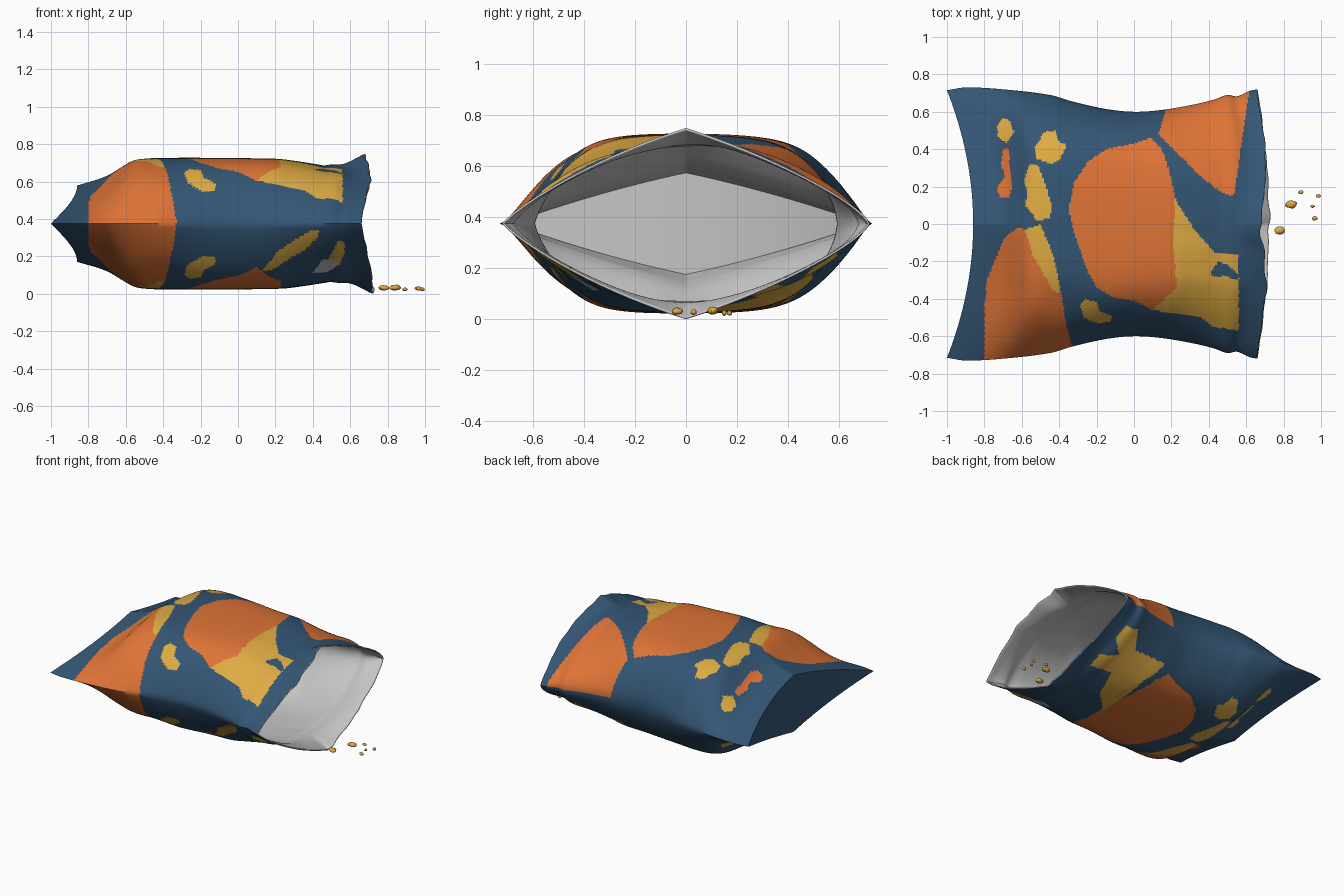
import bpy, bmesh, math, random
from mathutils import Vector, noise

random.seed(4)
cube = bpy.data.objects.get("Cube")
if cube:
    bpy.data.objects.remove(cube, do_unlink=True)


def material(name, rgb):
    mat = bpy.data.materials.new(name)
    mat.use_nodes = True
    mat.diffuse_color = (*rgb, 1)
    mat.node_tree.nodes["Principled BSDF"].inputs["Base Color"].default_value = (*rgb, 1)
    return mat


blue = material("blue film", (0.034, 0.093, 0.175))
orange = material("orange print", (0.74, 0.175, 0.038))
yellow = material("yellow print", (0.74, 0.41, 0.057))
grey = material("grey lining", (0.56, 0.56, 0.56))
crumb_mat = material("golden crumb", (0.74, 0.38, 0.06))
BLUE, ORANGE, YELLOW, GREY = range(4)


def smooth(t):
    t = min(1, max(0, t))
    return t * t * (3 - 2 * t)


def spline(points, x):
    """Smooth curve through (x, value) stations."""
    if x <= points[0][0]:
        return points[0][1]
    for i in range(len(points) - 1):
        (xa, a), (xb, b) = points[i], points[i + 1]
        if x <= xb:
            xp, p = points[max(i - 1, 0)]
            xn, q = points[min(i + 2, len(points) - 1)]
            step = xb - xa
            ma, mb = (b - p) / (xb - xp) * step, (q - a) / (xn - xa) * step
            t = (x - xa) / step
            return ((2*t**3 - 3*t*t + 1) * a + (t**3 - 2*t*t + t) * ma
                    + (3*t*t - 2*t**3) * b + (t**3 - t*t) * mb)
    return points[-1][1]


# Half width and half height of the bag along its length
WIDTH = [(-1, .715), (-.9, .73), (-.7, .72), (-.45, .69), (-.33, .655), (-.15, .615),
         (0, .6), (.15, .61), (.3, .635), (.42, .663), (.5, .69), (.55, .683), (.62, .712), (.66, .72)]
HEIGHT = [(-.86, .205), (-.7, .26), (-.62, .325), (-.53, .43), (-.4, .48), (0, .47), (.2, .45),
          (.3, .40), (.42, .35), (.55, .32), (.68, .375)]
MIDDLE = .375


def bag_point(s, v, side):
    """s runs from sealed end to mouth, v across the width, side is +1 top or -1 bottom."""
    bow = 1 - v * v
    start = -1 + .14 * bow
    if side > 0:
        end = .66 + .02 * bow + .03 * math.sin(math.pi * abs(v)) ** 2
    else:
        end = .66 + .06 * bow
    end += .018 * noise.noise(Vector((v * 7, side * bow, 3))) * bow
    x = start + s * (end - start)
    y = v * spline(WIDTH, -1 + 1.66 * s)
    # Pointed almond section at the ends, full rounded section in the middle, fuller at the back
    full = max(.25, smooth(s / .25) * (1 - .6 * smooth((s - .88) / .12)))
    power = 1 - .22 * smooth((s - .2) / .35) - .15 * max(v, 0)
    h = spline(HEIGHT, -.86 + 1.54 * s) * ((1 - abs(v)) * (1 - full) + bow ** power * full)
    # Soft wrinkles in the film, fading out at the seams and both ends
    dent = noise.noise(Vector((x * 2.2, y * 2.8, side * 2)))
    h += .016 * dent * bow * smooth(s / .15) * smooth((1 - s) / .1)
    # Pinched hollow at the front
    h -= .045 * bow * math.exp(-((x + .37) / .13) ** 2 - ((y + .40) / .15) ** 2)
    # The swollen middle levels off gently
    limit = .362 + .6 * smooth((s - .85) / .15)
    h = max(h, 0)
    h /= (1 + (h / limit) ** 6) ** (1 / 6)
    return Vector((x, y, MIDDLE + side * h))


# Printed patches, outlined in plan, in hundredths of a unit
STAR_HOLE = [(41, -26), (45, -20), (50, -22), (57, -28), (55, -30), (49, -28), (42, -28)]
STAR = [(22, 14), (24, 10), (33, -4), (43, -15), (56, -16), (56, -57), (42, -55), (36, -50),
        (10, -46), (23, -34), (21, -10)]
CROSS = [(22, -12), (24, -3), (36, 8), (43, 28), (58, 25), (59, 35), (48, 42), (57, 50), (56, 59),
         (47, 60), (40, 49), (15, 50), (22, 36)]
MOUTH_PANEL = [(13, 48), (18, 64), (20, 80), (63, 80), (57, 40), (54, 17), (52, 15), (45, 18), (35, 26)]
SMEAR = [(-70, 40), (-67, 40), (-66, 27), (-65, 19), (-67, 14), (-72, 14), (-73, 20), (-69, 25), (-71, 32)]
SHARED = [
    (ORANGE, [(-35, 8), (-32, 22), (-25, 33), (-15, 40), (0, 43), (9, 46), (15, 40), (19, 28),
              (22, 14), (23, -10), (23, -34), (10, -46), (0, -41), (-12, -39), (-20, -34),
              (-25, -25), (-32, -5)]),
    (ORANGE, [(-80, -80), (-80, -42), (-78, -28), (-69, -7), (-62, -2), (-58, -3), (-54, -17),
              (-43, -36), (-39, -37), (-36, -55), (-33, -65), (-33, -80)]),
    (YELLOW, [(-58, -3), (-50, 0), (-43, -17), (-39, -37), (-43, -37), (-54, -17)]),
    (YELLOW, [(-29, -43), (-26, -40), (-20, -42), (-18, -47), (-12, -49), (-12, -52), (-20, -53),
              (-27, -50)]),
    (YELLOW, [(-73, 53), (-71, 56), (-67, 56), (-64, 49), (-68, 43), (-73, 47)]),
    (YELLOW, [(-53, 41), (-48, 49), (-42, 50), (-40, 44), (-36, 42), (-40, 34), (-45, 32), (-52, 35)]),
    (YELLOW, [(-56, 32), (-51, 31), (-47, 20), (-44, 10), (-45, 3), (-52, 2), (-58, 10), (-57, 17),
              (-59, 23)]),
]
TOP = [(BLUE, STAR_HOLE), (YELLOW, STAR), (ORANGE, MOUTH_PANEL), (ORANGE, SMEAR)] + SHARED
BOTTOM = [(YELLOW, CROSS), (YELLOW, SMEAR),
          (YELLOW, [(12, -43), (21, -53), (28, -57), (38, -63), (43, -65), (43, -62), (36, -54),
                    (25, -48), (18, -44)]),
          (GREY, [(40, -36), (45, -47), (50, -47), (54, -42), (48, -34)]),
          (YELLOW, [(48, -47), (53, -60), (57, -59), (57, -50), (54, -40)])] + SHARED


def inside(outline, x, y):
    hit = False
    for (xa, ya), (xb, yb) in zip(outline, outline[1:] + outline[:1]):
        if (ya > y) != (yb > y) and x < xa + (y - ya) * (xb - xa) / (yb - ya):
            hit = not hit
    return hit


def print_colour(point, patches):
    x, y = point.x * 100, point.y * 100
    return next((colour for colour, outline in patches if inside(outline, x, y)), BLUE)


# Bag: rings of film from the sealed end to the open mouth
LENGTH, ACROSS = 180, 144
RING = 2 * ACROSS
bm = bmesh.new()
rings = []
for i in range(LENGTH + 1):
    ring = []
    for k in range(RING):
        top = k <= ACROSS
        v = -1 + 2 * k / ACROSS if top else 3 - 2 * k / ACROSS
        ring.append(bm.verts.new(bag_point(i / LENGTH, v, 1 if top else -1)))
    rings.append(ring)
for a, b in zip(rings, rings[1:]):
    for k in range(RING):
        n = (k + 1) % RING
        face = bm.faces.new((a[k], b[k], b[n], a[n]))
        face.material_index = print_colour(face.calc_center_median(), TOP if k < ACROSS else BOTTOM)
# Folded end panel
for j in range(ACROSS):
    corners = [rings[0][j], rings[0][j + 1], rings[0][RING - j - 1], rings[0][(RING - j) % RING]]
    bm.faces.new(list(dict.fromkeys(corners)))


def finish(name, bm, mats):
    mesh = bpy.data.meshes.new(name)
    bm.to_mesh(mesh)
    bm.free()
    obj = bpy.data.objects.new(name, mesh)
    bpy.context.collection.objects.link(obj)
    for mat in mats:
        mesh.materials.append(mat)
    bpy.ops.object.select_all(action="DESELECT")
    obj.select_set(True)
    bpy.context.view_layer.objects.active = obj
    bpy.ops.object.shade_smooth_by_angle(angle=math.radians(50))
    return obj


bag = finish("snack_bag", bm, [blue, orange, yellow, grey])
lining = bag.modifiers.new("lining", "SOLIDIFY")
lining.thickness = .008
lining.offset = -1
lining.material_offset = GREY
lining.material_offset_rim = GREY

# Crumbs spilled in front of the mouth: x, y, z, radius
CRUMBS = [(.78, -.035, .032, .028), (.84, .105, .034, .03), (.892, .17, .024, .013),
          (.955, .095, .03, .011), (.985, .15, .024, .013), (.966, .03, .028, .015)]
for i, (x, y, z, r) in enumerate(CRUMBS):
    bm = bmesh.new()
    bmesh.ops.create_icosphere(bm, subdivisions=3, radius=1)
    squash = Vector((1, random.uniform(.7, .9), .5 if r > .02 else .75))
    for vert in bm.verts:
        lump = 1 + .2 * noise.noise(vert.co * 1.3 + Vector((i * 5, 0, 0)))
        vert.co = Vector((x, y, z)) + vert.co * squash * lump * r
    finish(f"crumb_{i + 1}", bm, [crumb_mat])
